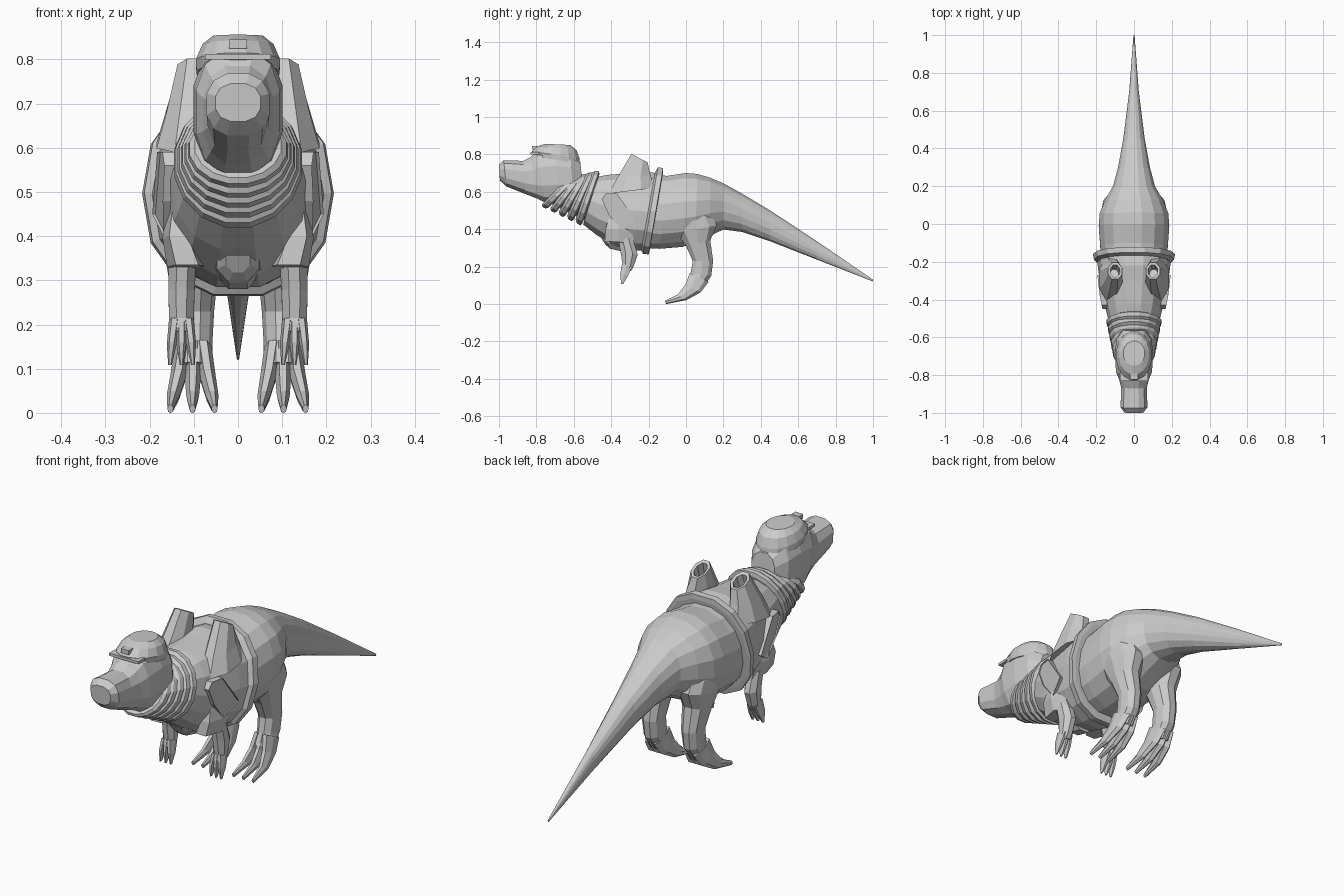
import bpy, bmesh, math
from mathutils import Vector

grey = bpy.data.materials.new("plain_grey")
grey.diffuse_color = (0.6, 0.6, 0.6, 1)


def finish(name, bm):
    bmesh.ops.recalc_face_normals(bm, faces=bm.faces)
    me = bpy.data.meshes.new(name)
    bm.to_mesh(me)
    bm.free()
    me.materials.append(grey)
    ob = bpy.data.objects.new(name, me)
    bpy.context.collection.objects.link(ob)
    return ob


def loft(name, sections, n=12, power=1.0, side=1):
    """Skin oval rings: (x centre, y1, z1, y2, z2, half width); points 1 and 2
    are the two ends of the ring as seen from the side."""
    bm = bmesh.new()
    rings = []
    for xc, y1, z1, y2, z2, w in sections:
        p, q = Vector((0, y1, z1)), Vector((0, y2, z2))
        mid, half = (p + q) / 2, (p - q) / 2
        ring = []
        for i in range(n):
            a = 2 * math.pi * (i + 0.5) / n
            c, s = math.cos(a), math.sin(a)
            c = math.copysign(abs(c) ** power, c) / math.cos(math.pi / n) ** power
            s = math.copysign(abs(s) ** power, s)
            v = mid + half * c
            ring.append(bm.verts.new((side * (xc + w * s), v.y, v.z)))
        rings.append(ring)
    for r0, r1 in zip(rings, rings[1:]):
        for i in range(n):
            j = (i + 1) % n
            bm.faces.new((r0[i], r0[j], r1[j], r1[i]))
    bm.faces.new(rings[0])
    bm.faces.new(rings[-1])
    return finish(name, bm)


def box(name, centre, size):
    bm = bmesh.new()
    bmesh.ops.create_cube(bm, size=1)
    for v in bm.verts:
        v.co = Vector([v.co[k] * size[k] + centre[k] for k in range(3)])
    return finish(name, bm)


# Hips and tapering tail
loft("hips_and_tail", [
    (0, -.20, .69, -.25, .30, .17),
    (0, -.10, .685, -.14, .295, .182),
    (0, .00, .70, -.02, .305, .19),
    (0, .06, .695, .05, .325, .185),
    (0, .13, .675, .13, .365, .155),
    (0, .20, .645, .20, .398, .113),
    (0, .30, .59, .30, .385, .086),
    (0, .45, .50, .45, .335, .058),
    (0, .70, .335, .70, .237, .026),
    (0, 1.0, .13, 1.0, .12, .003)], 16, .92)

# Chest armour with a raised rim at the back
loft("chest_armour", [
    (0, -.165, .70, -.23, .285, .195),
    (0, -.22, .71, -.29, .285, .188),
    (0, -.30, .70, -.38, .31, .172),
    (0, -.42, .69, -.48, .37, .15),
    (0, -.47, .68, -.55, .425, .135)], 14, .9)
loft("armour_rim", [
    (0, -.122, .705, -.195, .285, .20),
    (0, -.122, .727, -.20, .265, .217),
    (0, -.150, .73, -.23, .268, .212),
    (0, -.165, .705, -.24, .285, .194)], 14, .9)

# Neck core and stepped collar rings
loft("neck", [
    (0, -.45, .67, -.53, .44, .125),
    (0, -.58, .68, -.75, .55, .095)], 14)
RINGS = 5
for i in range(RINGS):
    t = i / (RINGS - 1)
    top = Vector((0, -.465 - .12 * t, .71 - .035 * t))
    low = Vector((0, -.565 - .185 * t, .42 + .09 * t))
    w = .148 - .033 * t
    out = Vector((0, -.036, .012))
    mid = (top + low) / 2
    secs = []
    for k, s in ((-.2, .9), (0, 1.0), (.55, .97), (.9, .86)):
        a, b = mid + (top - mid) * s + out * k, mid + (low - mid) * s + out * k
        secs.append((0, a.y, a.z, b.y, b.z, w * s))
    loft("collar_ring", secs, 16)

# Head with blunt snout
loft("head", [
    (0, -1.0, .745, -.995, .66, .052),
    (0, -.975, .768, -.96, .628, .073),
    (0, -.87, .765, -.86, .588, .07),
    (0, -.83, .785, -.80, .565, .082),
    (0, -.80, .82, -.75, .54, .098),
    (0, -.70, .835, -.68, .54, .104),
    (0, -.62, .815, -.60, .55, .096),
    (0, -.565, .76, -.55, .60, .06)], 12, .8)
# Domed lid on the skull, with brow and hinge
loft("head_lid", [
    (0, -.815, .79, -.567, .75, .096),
    (0, -.825, .815, -.57, .78, .097),
    (0, -.795, .843, -.585, .822, .082),
    (0, -.75, .856, -.62, .85, .058)], 16)
box("brow", (0, -.808, .806), (.15, .045, .012))
box("lid_hinge", (0, -.808, .835), (.04, .03, .02))

# Eight sided lamp low on the chest
loft("chest_lamp", [
    (0, -.40, .41, -.34, .28, .058),
    (0, -.46, .397, -.405, .295, .052),
    (0, -.467, .375, -.432, .318, .03)], 8)

for side in (1, -1):
    # Hollow stacks on the back
    loft("back_stack", [
        (.115, -.41, .59, -.17, .62, .075),
        (.112, -.37, .67, -.19, .69, .055),
        (.10, -.292, .802, -.205, .757, .04),
        (.10, -.28, .793, -.217, .76, .027),
        (.105, -.30, .72, -.24, .70, .025)], 8, 1, side)

    # Framed plate on the flank
    bm = bmesh.new()
    pts = [(-.45, .56), (-.43, .59), (-.37, .59), (-.27, .45), (-.35, .40), (-.415, .48)]

    def flank(y, z, d):
        return (side * (.155 + (y + .45) * .2 - .18 * max(0, .5 - z) + d), y, z)
    outer = [bm.verts.new(flank(y, z, .012)) for y, z in pts]
    inner = [bm.verts.new(flank(y, z, -.04)) for y, z in pts]
    face = bm.faces.new(outer)
    bm.faces.new(inner)
    for i in range(6):
        j = (i + 1) % 6
        bm.faces.new((outer[i], outer[j], inner[j], inner[i]))
    bmesh.ops.inset_region(bm, faces=[face], thickness=.01)
    for v in face.verts:
        v.co.x -= side * .007
    finish("flank_plate", bm)

    # Shoulder cuff, arm and fingers
    loft("shoulder_cuff", [
        (.13, -.41, .47, -.31, .47, .03),
        (.135, -.43, .40, -.29, .39, .036),
        (.115, -.435, .335, -.275, .325, .045)], 6, .8, side)
    loft("arm", [
        (.125, -.365, .36, -.285, .35, .034),
        (.128, -.35, .28, -.258, .265, .032),
        (.128, -.34, .215, -.28, .20, .03),
        (.128, -.345, .185, -.295, .175, .027)], 8, 1, side)
    for dx in (-.026, 0, .026):
        loft("finger", [
            (.128 + dx * .6, -.342, .215, -.29, .20, .013),
            (.128 + dx * .85, -.352, .16, -.31, .15, .011),
            (.128 + dx, -.347, .108, -.335, .108, .004)], 6, 1, side)

    # Hind leg and splayed toes
    loft("hind_leg", [
        (.105, -.09, .47, .13, .50, .072),
        (.105, -.05, .38, .165, .42, .07),
        (.102, .00, .31, .13, .34, .058),
        (.10, .036, .23, .145, .23, .046),
        (.10, .025, .165, .135, .15, .042),
        (.10, .00, .115, .09, .085, .042)], 10, .95, side)
    for dx in (-.047, .003, .053):
        loft("toe", [
            (.10 + dx * .45, .02, .165, .115, .12, .02),
            (.10 + dx * .65, -.005, .10, .075, .065, .019),
            (.10 + dx * .88, -.045, .05, .00, .022, .015),
            (.10 + dx, -.112, .018, -.108, .0, .007)], 7, 1, side)
